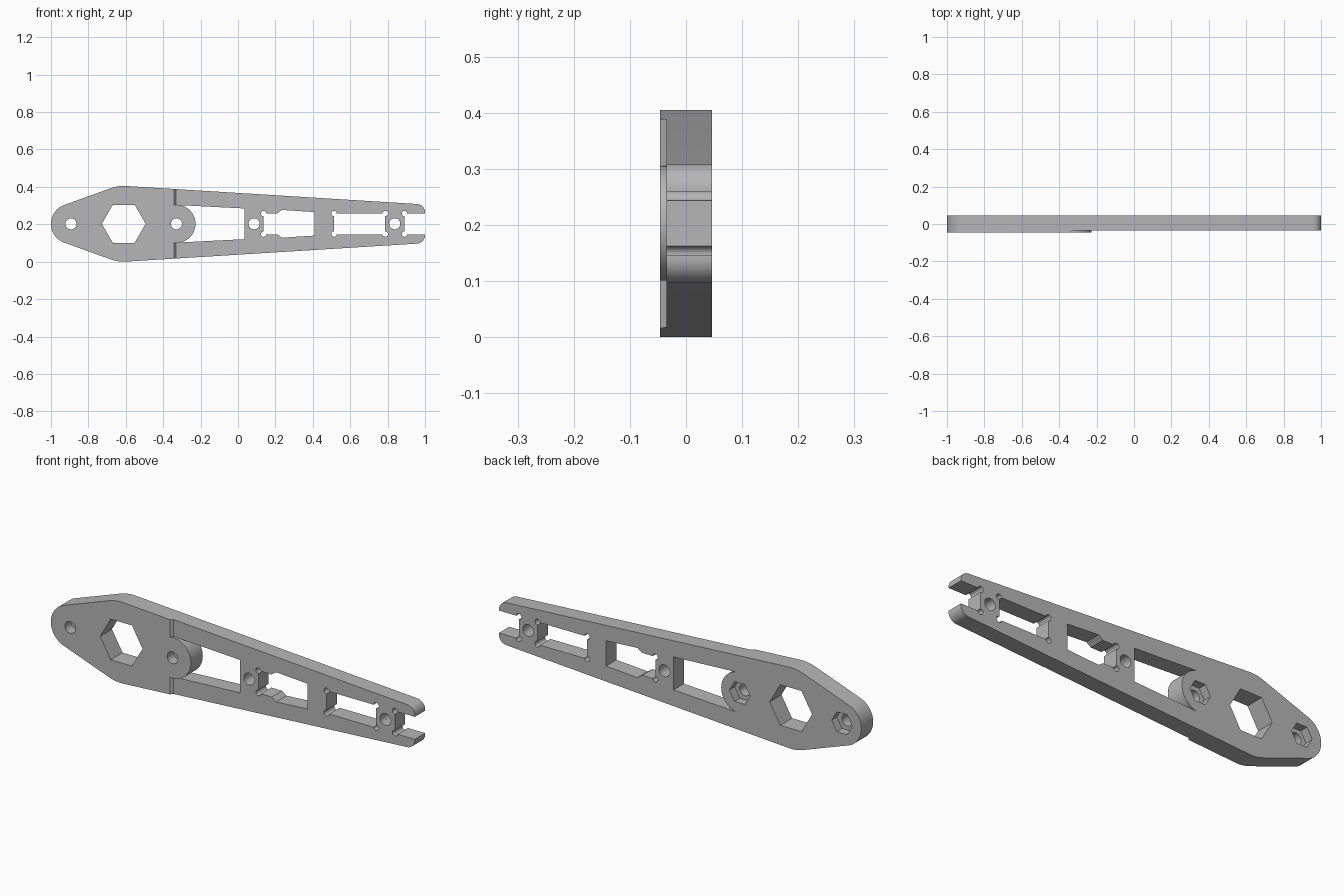
import bpy, bmesh, math

cube = bpy.data.objects.get("Cube")
if cube:
    bpy.data.objects.remove(cube, do_unlink=True)

MID = 0.2025             # height of the long axis
FRONT, STEP, BACK = -0.0466, -0.035, 0.0466
NUT_FLOOR = 0.005        # bottom of the nut pockets
HEAD_X, BOSS_X, TAIL_X = -0.611, -0.329, -0.893

grey = bpy.data.materials.new("plain grey")
grey.use_nodes = True
colour = (0.47, 0.47, 0.47, 1)
grey.diffuse_color = colour
grey.node_tree.nodes["Principled BSDF"].inputs["Base Color"].default_value = colour


def arc(x, z, r, start, end, steps):
    angles = [math.radians(start + (end - start) * i / steps) for i in range(steps + 1)]
    return [(x + r * math.cos(a), z + r * math.sin(a)) for a in angles]


def ring(x, z, r, sides):
    return arc(x, z, r, 0, 360, sides)[:-1]


def mirrored(upper):
    """Close an upper half profile with its reflection in the long axis."""
    return upper + [(x, -z) for x, z in reversed(upper) if abs(z) > 1e-6]


def extrude(name, profile, y0, y1):
    bm = bmesh.new()
    face = bm.faces.new([bm.verts.new((x, y0, z + MID)) for x, z in profile])
    out = bmesh.ops.extrude_face_region(bm, geom=[face])
    moved = [v for v in out["geom"] if isinstance(v, bmesh.types.BMVert)]
    bmesh.ops.translate(bm, verts=moved, vec=(0, y1 - y0, 0))
    bmesh.ops.recalc_face_normals(bm, faces=bm.faces)
    mesh = bpy.data.meshes.new(name)
    bm.to_mesh(mesh)
    bm.free()
    mesh.materials.append(grey)
    obj = bpy.data.objects.new(name, mesh)
    bpy.context.collection.objects.link(obj)
    return obj


def combine(tool, operation="DIFFERENCE"):
    mod = arm.modifiers.new(tool.name, "BOOLEAN")
    mod.operation, mod.solver, mod.object = operation, "EXACT", tool
    bpy.context.view_layer.objects.active = arm
    bpy.ops.object.modifier_apply(modifier=mod.name)
    bpy.data.objects.remove(tool, do_unlink=True)


def cut(profile, y0=-0.1, y1=0.1):
    combine(extrude("cutter", profile, y0, y1))


# Tapered arm outline with rounded tail, head and tip corners
arm = extrude("arm_plate", mirrored(
    arc(0.955, 0.061, 0.045, 0, 86.5, 12)
    + arc(HEAD_X, 0, 0.2025, 86.5, 109.8, 10)
    + arc(TAIL_X, 0, 0.107, 109.8, 180, 24)), FRONT, BACK)

# Thinner front beyond the head, with a sloped step
step = extrude("step_cutter", mirrored([(-0.331, 0.3), (1.1, 0.3)]), -0.1, STEP)
for v in step.data.vertices:
    if v.co.x < 0 and v.co.y < -0.09:
        v.co.x -= 0.1 - abs(STEP)
combine(step)

# Large window, then the round boss standing in it
cut(mirrored([(BOSS_X, 0.1005), (0.036, 0.082)]))
combine(extrude("boss", ring(BOSS_X, 0, 0.102, 64), FRONT, BACK), "UNION")

# Waisted window, plain window and open end slot
cut(mirrored([(0.137, 0.056), (0.21, 0.056), (0.235, 0.074), (0.409, 0.063)]))
cut(mirrored([(0.513, 0.056), (0.787, 0.056)]))
cut(mirrored([(0.89, 0.056), (1.1, 0.056)]))

# Corner relief holes
for x in (0.137, 0.513, 0.787, 0.89):
    for side in (-1, 1):
        cut(ring(x, 0.055 * side, 0.0145, 20))

# Hexagonal opening, screw holes and nut pockets on the back
cut(ring(HEAD_X, 0, 0.117, 6))
for x in (TAIL_X, BOSS_X, 0.086, 0.838):
    cut(ring(x, 0, 0.0295, 32))
for x in (TAIL_X, BOSS_X):
    cut(ring(x, 0, 0.057, 6), NUT_FLOOR, 0.1)

bpy.ops.object.select_all(action="DESELECT")
arm.select_set(True)
bpy.context.view_layer.objects.active = arm
bpy.ops.object.shade_smooth_by_angle(angle=math.radians(25))
